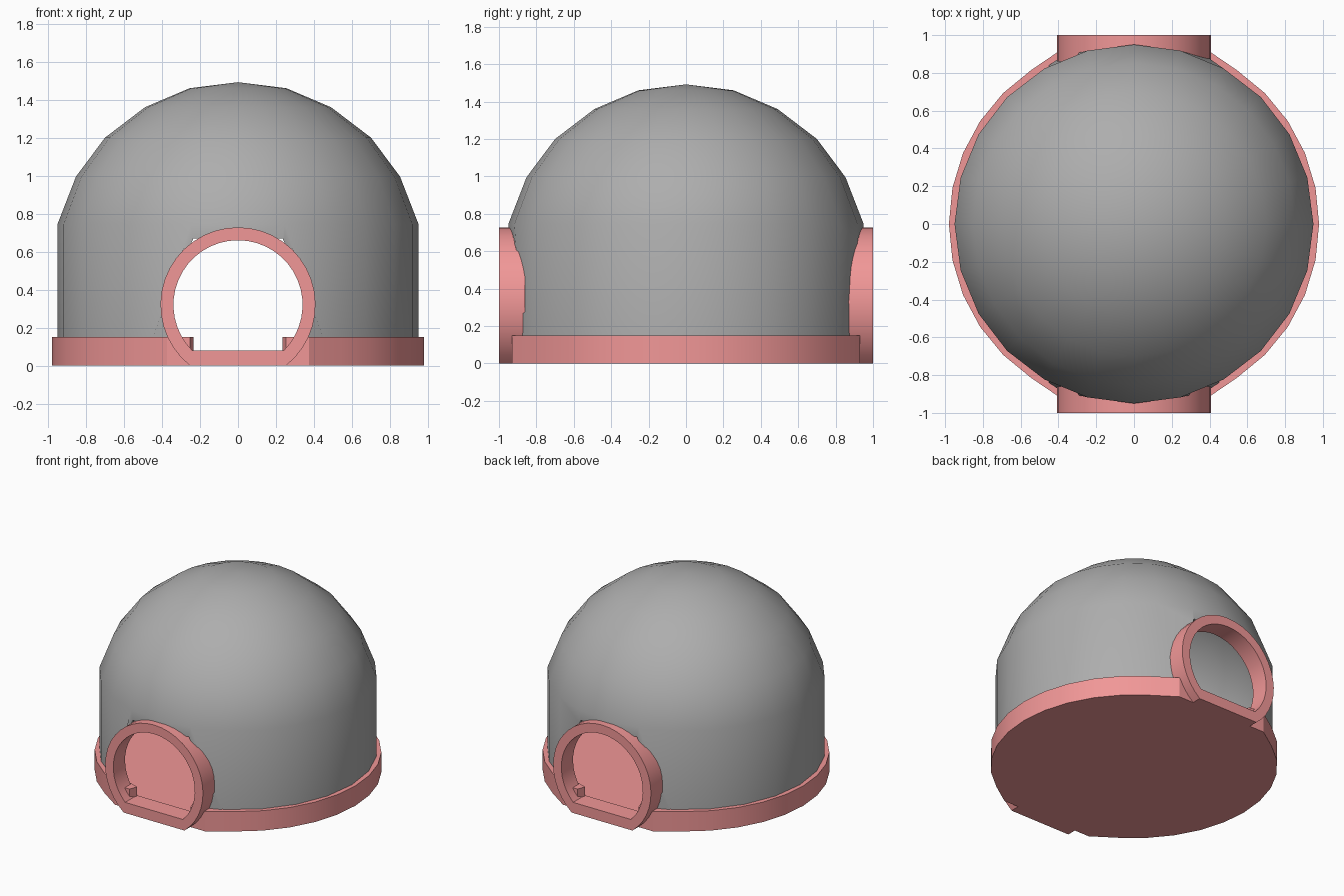
import bpy, bmesh, math
from math import sin, cos, radians, pi, asin

if "Cube" in bpy.data.objects:
    bpy.data.objects.remove(bpy.data.objects["Cube"])


def material(name, color):
    m = bpy.data.materials.new(name)
    m.diffuse_color = color
    m.use_nodes = True
    m.node_tree.nodes["Principled BSDF"].inputs["Base Color"].default_value = m.diffuse_color
    return m


pink = material("pink_trim", (0.88, 0.31, 0.31, 1))
grey = material("dark_grey", (0.42, 0.42, 0.42, 1))


def finish(name, bm, mat=None, angle=30):
    bmesh.ops.recalc_face_normals(bm, faces=bm.faces)
    me = bpy.data.meshes.new(name)
    bm.to_mesh(me)
    bm.free()
    ob = bpy.data.objects.new(name, me)
    bpy.context.collection.objects.link(ob)
    if mat:
        me.materials.append(mat)
    if angle:
        smooth(ob, angle)
    return ob


def select(ob):
    bpy.ops.object.select_all(action='DESELECT')
    ob.select_set(True)
    bpy.context.view_layer.objects.active = ob


def smooth(ob, angle):
    select(ob)
    bpy.ops.object.shade_smooth_by_angle(angle=radians(angle))


def prism(bm, pts, offset):
    """Extrude a closed 3D outline by an offset vector."""
    f = bm.faces.new([bm.verts.new(p) for p in pts])
    r = bmesh.ops.extrude_face_region(bm, geom=[f], use_keep_orig=True)
    vs = [g for g in r['geom'] if isinstance(g, bmesh.types.BMVert)]
    bmesh.ops.translate(bm, verts=vs, vec=offset)


def bridge(bm, loops):
    """Quads around a closed chain of equal closed loops."""
    rows = [[bm.verts.new(p) for p in l] for l in loops]
    n = len(rows[0])
    for k, a in enumerate(rows):
        b = rows[(k + 1) % len(rows)]
        for i in range(n):
            j = (i + 1) % n
            bm.faces.new((a[i], a[j], b[j], b[i]))


# Dome shell: straight wall with a rounded cap, 24 sides
N = 24
profile = [(0.95, 0.08), (0.95, 0.745), (0.853, 0.995), (0.70, 1.20),
           (0.49, 1.36), (0.255, 1.46)]
bm = bmesh.new()
rings = [[bm.verts.new((r * cos(2 * pi * i / N), r * sin(2 * pi * i / N), z))
          for i in range(N)] for r, z in profile]
top = bm.verts.new((0, 0, 1.492))
for a, b in zip(rings, rings[1:]):
    for i in range(N):
        j = (i + 1) % N
        bm.faces.new((a[i], a[j], b[j], b[i]))
for i in range(N):
    bm.faces.new((rings[-1][i], rings[-1][(i + 1) % N], top))
dome = finish("dome_shell", bm, grey, angle=0)
mod = dome.modifiers.new("thickness", 'SOLIDIFY')
mod.thickness = 0.03
mod.offset = -1

# Door holes cut straight through front and back
bm = bmesh.new()
hole = [(-0.235, 0.67), (0.235, 0.67), (0.385, 0.32), (0.25, -0.04),
        (-0.25, -0.04), (-0.385, 0.32)]
prism(bm, [(x, -1.3, z) for x, z in hole], (0, 2.6, 0))
cutter = finish("door_cutter", bm, grey, angle=0)
cutter.hide_render = True
mod2 = dome.modifiers.new("doors", 'BOOLEAN')
mod2.operation = 'DIFFERENCE'
mod2.solver = 'EXACT'
mod2.object = cutter
select(dome)
bpy.ops.object.modifier_apply(modifier=mod.name)
bpy.ops.object.modifier_apply(modifier=mod2.name)
bpy.data.objects.remove(cutter, do_unlink=True)
# Side corners of each hole bulge out slightly towards the frame
for v in dome.data.vertices:
    if abs(v.co.z - 0.32) < 0.02 and 0.37 < abs(v.co.x) < 0.40:
        v.co.y *= 1.03
smooth(dome, 30)


# Base: floor slab plus a raised rim on each side, flattened at the doors
def polar(r, deg, z):
    y = r * sin(radians(deg))
    if abs(y) > 0.9:
        y = math.copysign(0.93, y)
    return (r * cos(radians(deg)), y, z)


bm = bmesh.new()
prism(bm, [polar(0.98, i * 11.25, 0) for i in range(32)], (0, 0, 0.075))
finish("floor_slab", bm, pink)

angles = [-75] + [i * 11.25 for i in range(-6, 7)] + [75]
for side, turn in (("right", 0), ("left", 180)):
    bm = bmesh.new()
    outline = ([polar(0.98, a + turn, 0.075) for a in angles]
               + [polar(0.90, a + turn, 0.075) for a in reversed(angles)])
    prism(bm, outline, (0, 0, 0.075))
    finish("base_rim_" + side, bm, pink)


# Round door frames with a flat sill
def arc(r, floor, y, n=32):
    low = asin((floor - 0.32) / r)
    return [(r * cos(t), y, 0.32 + r * sin(t))
            for t in (low + (pi - 2 * low) * i / n for i in range(n + 1))]


for name, s in (("front", -1), ("back", 1)):
    bm = bmesh.new()
    bridge(bm, [arc(0.408, 0, s), arc(0.34, 0.08, s),
                arc(0.34, 0.08, s * 0.86), arc(0.408, 0, s * 0.86)])
    finish("door_frame_" + name, bm, pink)
